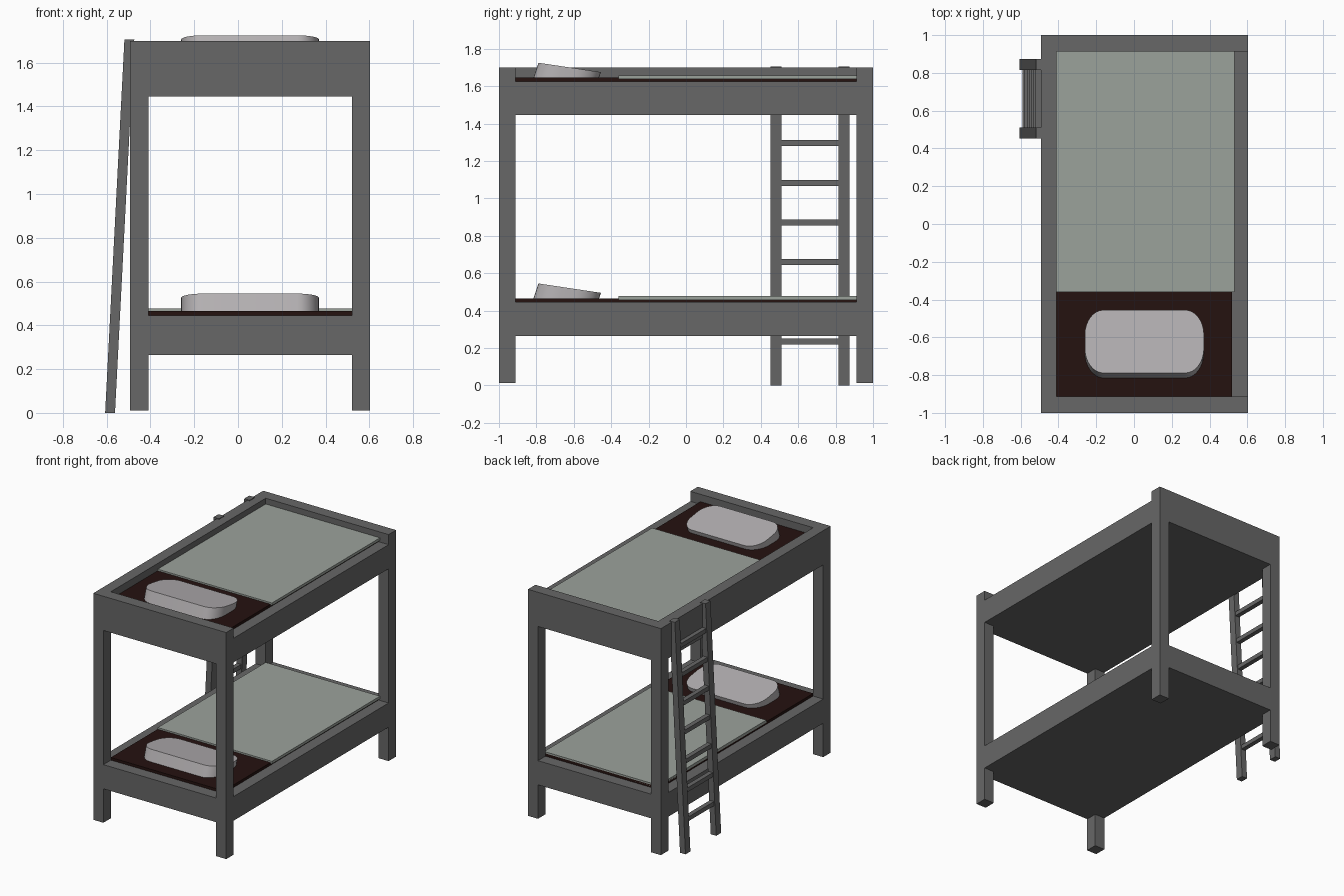
import bpy, bmesh, math

if "Cube" in bpy.data.objects:
    bpy.data.objects.remove(bpy.data.objects["Cube"])

def mat(name, rgb):
    m = bpy.data.materials.new(name)
    m.diffuse_color = (*rgb, 1)
    m.use_nodes = True
    m.node_tree.nodes["Principled BSDF"].inputs["Base Color"].default_value = m.diffuse_color
    return m

GREY = mat("grey_paint", (0.135, 0.135, 0.135))
DARK = mat("dark_mattress", (0.018, 0.006, 0.005))
GREEN = mat("pale_blanket", (0.33, 0.36, 0.33))
WHITE = mat("pillow_cloth", (0.46, 0.44, 0.45))

def prism(name, bottom, top, material):
    """Solid between two matching outlines."""
    bm = bmesh.new()
    b = [bm.verts.new(p) for p in bottom]
    t = [bm.verts.new(p) for p in top]
    n = len(b)
    bm.faces.new(b[::-1])
    bm.faces.new(t)
    for i in range(n):
        j = (i + 1) % n
        bm.faces.new((b[i], b[j], t[j], t[i]))
    bmesh.ops.recalc_face_normals(bm, faces=bm.faces)
    me = bpy.data.meshes.new(name)
    bm.to_mesh(me)
    bm.free()
    me.materials.append(material)
    ob = bpy.data.objects.new(name, me)
    bpy.context.collection.objects.link(ob)
    return ob

def box(name, x0, x1, y0, y1, z0, z1, material=GREY, lean=0.0):
    """Box; lean shifts the top along x."""
    c = [(x0, y0), (x1, y0), (x1, y1), (x0, y1)]
    return prism(name, [(x, y, z0) for x, y in c],
                 [(x + lean, y, z1) for x, y in c], material)

XL, XR, IL, IR = -0.493, 0.603, -0.41, 0.52   # outer and inner frame sides
YO, YI = 1.0, 0.912

# Corner posts
for sx, x0, x1 in (("left", XL, IL), ("right", IR, XR)):
    for sy, y0, y1 in (("front", -YO, -YI), ("back", YI, YO)):
        box(f"{sy}_{sx}_post", x0, x1, y0, y1, 0.012, 1.70)

def pillow(name, z):
    """Tilted, slanted rounded cushion, sunk into the mattress."""
    cx, hx, cy, hy, rx, ry = 0.055, 0.315, -0.622, 0.167, 0.10, 0.13
    pts = []
    for k, (sx, sy) in enumerate(((1, 1), (-1, 1), (-1, -1), (1, -1))):
        for i in range(9):
            a = math.pi / 2 * (k + i / 8)
            pts.append((cx + sx * (hx - rx) + rx * math.cos(a),
                        cy + sy * (hy - ry) + ry * math.sin(a)))
    top = [(x, y, z + 0.055 - 0.15 * (y - cy)) for x, y in pts]
    bottom = [(x, y - 0.033, h - 0.10) for x, y, h in top]
    ob = prism(name, bottom, top, WHITE)
    bpy.context.view_layer.objects.active = ob
    ob.select_set(True)
    bpy.ops.object.shade_smooth_by_angle(angle=math.radians(30))
    ob.select_set(False)

# Two bunks: deck, rails, mattress, blanket, pillow
for lvl, z0, z1, rim in (("lower", 0.265, 0.445, 0.445), ("upper", 1.445, 1.625, 1.70)):
    box(lvl + "_deck", IL, IR, -YI, YI, z0, z1)
    box(lvl + "_left_rail", XL, IL, -YI, YI, z0, rim)
    box(lvl + "_right_rail", IR, XR, -YI, YI, z0, z1)
    box(lvl + "_front_panel", IL, IR, -YO, -YI, z0, rim)
    box(lvl + "_back_panel", IL, IR, YI, YO, z0, rim)
    box(lvl + "_mattress", IL, IR, -YI, YI, z1, z1 + 0.02, DARK)
    box(lvl + "_blanket", IL, IR + 0.012, -0.36, YI, z1 + 0.012, z1 + 0.032, GREEN)
    pillow(lvl + "_pillow", z1 + 0.02)

# Leaning ladder
LEAN = 0.088
for side, y in (("front", 0.453), ("back", 0.815)):
    box(f"ladder_{side}_stile", -0.607, -0.562, y, y + 0.058, 0.0, 1.705, GREY, LEAN)
for i in range(7):
    z = 0.235 + 0.212 * i
    x = -0.5845 + LEAN * z / 1.705
    box(f"ladder_rung_{i + 1}", x - 0.017, x + 0.017, 0.511, 0.815, z - 0.016, z + 0.016)
